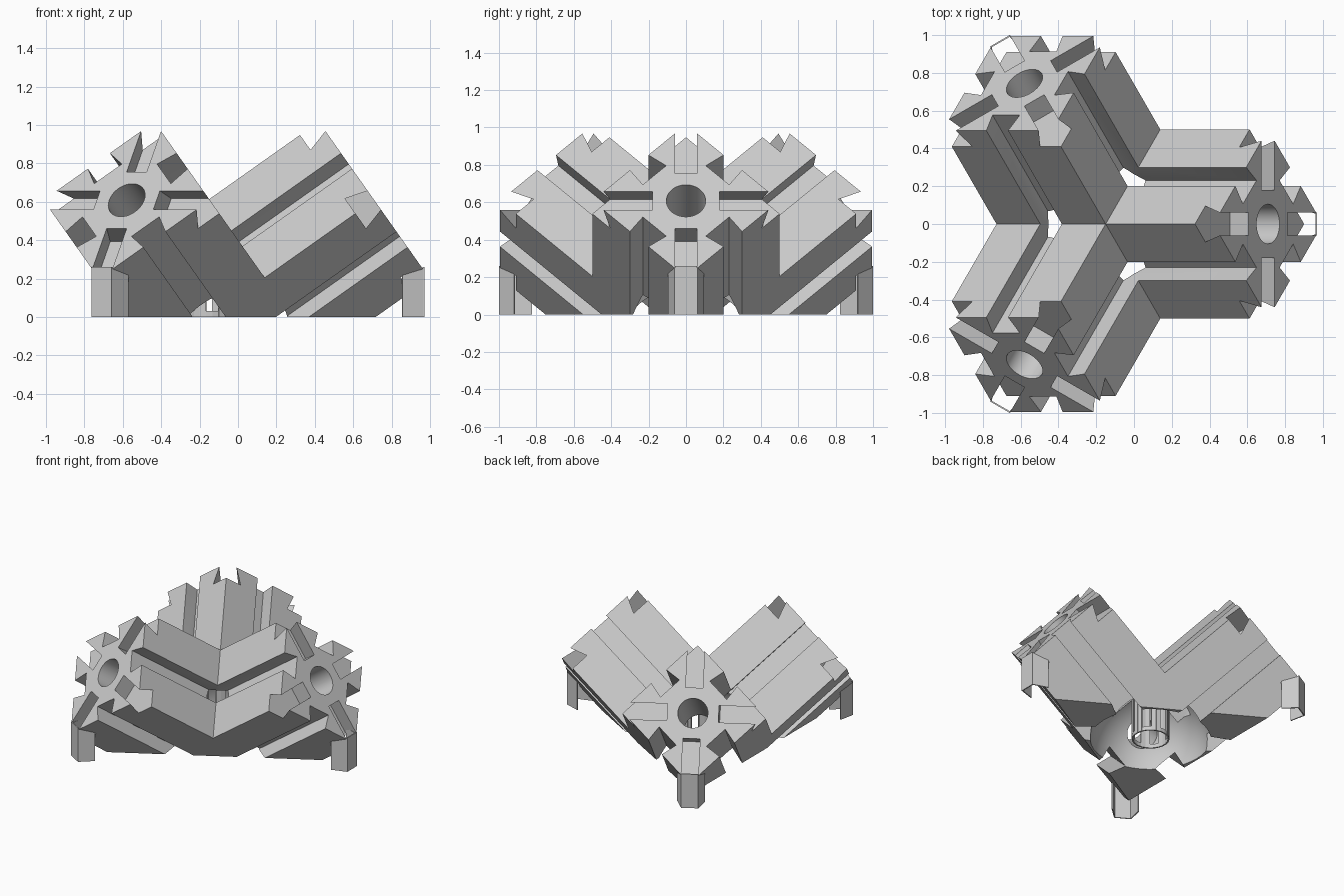
import bpy
import bmesh
from math import radians, sqrt, cos, sin
from mathutils import Matrix, Vector

if "Cube" in bpy.data.objects:
    bpy.data.objects.remove(bpy.data.objects["Cube"], do_unlink=True)

H = 0.354                     # half side of an arm
LENGTH = 1.053                # centre to arm end
CENTRE = Vector((-0.15, 0, 0))
SLOT_FLOOR = 0.238
BORE = 0.105

grey = bpy.data.materials.new("light_grey")
grey.use_nodes = True
grey.diffuse_color = (0.6, 0.6, 0.6, 1)
grey.node_tree.nodes["Principled BSDF"].inputs["Base Color"].default_value = grey.diffuse_color


def azimuth(i):
    return Matrix.Translation(CENTRE) @ Matrix.Rotation(radians(120 * i), 4, 'Z')


def arm_frame(turn=0):
    # local x runs along the first arm, local z points outward at the given turn
    c, s = sqrt(2 / 3), sqrt(1 / 3)
    tilt = Matrix(((c, 0, -s, 0), (0, 1, 0, 0), (s, 0, c, 0), (0, 0, 0, 1)))
    return azimuth(0) @ tilt @ Matrix.Rotation(radians(turn), 4, 'X')


def block(bm, m, x0, x1, z0, z1, w0, w1=None):
    # box along x whose half width may change from w0 to w1
    w1 = w0 if w1 is None else w1
    vs = [bm.verts.new(m @ Vector((x, side * w, z)))
          for x, w in ((x0, w0), (x1, w1)) for side in (-1, 1) for z in (z0, z1)]
    faces = ((0, 1, 3, 2), (4, 6, 7, 5), (0, 4, 5, 1), (2, 3, 7, 6), (0, 2, 6, 4), (1, 5, 7, 3))
    made = [bm.faces.new([vs[k] for k in f]) for f in faces]
    bmesh.ops.recalc_face_normals(bm, faces=made)


def finish(bm, name):
    mesh = bpy.data.meshes.new(name)
    bm.to_mesh(mesh)
    bm.free()
    ob = bpy.data.objects.new(name, mesh)
    bpy.context.collection.objects.link(ob)
    mesh.materials.append(grey)
    return ob


def cut(target, tool):
    mod = target.modifiers.new("cut", 'BOOLEAN')
    mod.operation = 'DIFFERENCE'
    mod.solver = 'EXACT'
    mod.object = tool
    bpy.context.view_layer.update()
    deps = bpy.context.evaluated_depsgraph_get()
    mesh = bpy.data.meshes.new_from_object(target.evaluated_get(deps))
    target.modifiers.clear()
    target.data = mesh
    bpy.data.objects.remove(tool, do_unlink=True)


# one arm: a square profile with an undercut slot in each side, extruded
bm = bmesh.new()
ring = []
for k in range(4):
    m = arm_frame(45 + 90 * k)
    for t, n in ((0.07, H), (0.088, SLOT_FLOOR), (-0.088, SLOT_FLOOR), (-0.07, H), (-H, H)):
        ring.append(bm.verts.new(m @ Vector((-0.8, t, n))))
profile = bm.faces.new(ring)
extruded = bmesh.ops.extrude_face_region(bm, geom=[profile], use_keep_orig=True)
along_arm = arm_frame().to_3x3() @ Vector((LENGTH + 0.8, 0, 0))
bmesh.ops.translate(bm, vec=along_arm,
                    verts=[g for g in extruded["geom"] if isinstance(g, bmesh.types.BMVert)])
bmesh.ops.recalc_face_normals(bm, faces=bm.faces[:])
body = finish(bm, "three_way_body")

# round bore along the arm
bm = bmesh.new()
place = arm_frame() @ Matrix.Translation((LENGTH / 2 + 0.1, 0, 0)) @ Matrix.Rotation(radians(90), 4, 'Y')
bmesh.ops.create_cone(bm, cap_ends=True, segments=40, radius1=BORE, radius2=BORE,
                      depth=LENGTH, matrix=place)
cut(body, finish(bm, "bore_cutter"))

# flared pockets in the corners of the end face
for k in range(4):
    bm = bmesh.new()
    block(bm, arm_frame(90 * k), LENGTH - 0.12, LENGTH + 0.01, 0.18, 0.56, 0.095, 0.057)
    cut(body, finish(bm, "pocket_cutter"))

# hollow under the junction
bm = bmesh.new()
bmesh.ops.create_uvsphere(bm, u_segments=48, v_segments=25, radius=0.42,
                          matrix=Matrix.Translation(CENTRE))
cut(body, finish(bm, "hollow_cutter"))

# flat underside
bm = bmesh.new()
block(bm, Matrix(), -3, 3, -3, 0, 3)
cut(body, finish(bm, "floor_cutter"))

# mitre the arm to a third of a turn, then repeat it around the centre
bm = bmesh.new()
bm.from_mesh(body.data)
for side in (-1, 1):
    bmesh.ops.bisect_plane(bm, geom=bm.verts[:] + bm.edges[:] + bm.faces[:], dist=1e-5,
                           plane_co=CENTRE, plane_no=(-cos(radians(30)), side * 0.5, 0),
                           clear_outer=True)
third = bm.verts[:] + bm.edges[:] + bm.faces[:]
for i in (1, 2):
    copy = bmesh.ops.duplicate(bm, geom=third)["geom"]
    bmesh.ops.rotate(bm, cent=CENTRE, matrix=Matrix.Rotation(radians(120 * i), 3, 'Z'),
                     verts=[g for g in copy if isinstance(g, bmesh.types.BMVert)])
bmesh.ops.remove_doubles(bm, verts=bm.verts[:], dist=0.0005)
bm.to_mesh(body.data)
bm.free()

# thin three-sided foot below each arm end
wall = 0.008
for i in range(3):
    bm = bmesh.new()
    m = azimuth(i)
    block(bm, m, 1.112, 1.12, 0, 0.26, 0.06)
    for side in (-1, 1):
        a, b = Vector((1.005, side * 0.093, 0)), Vector((1.116, side * 0.057, 0))
        along = b - a
        turn = Vector((1, 0, 0)).rotation_difference(along).to_matrix().to_4x4()
        block(bm, m @ Matrix.Translation(a) @ turn, 0, along.length, 0, 0.25, wall / 2)
    finish(bm, "foot_%d" % (i + 1))

# slatted tube in the hollow, with a rim at the bottom
bm = bmesh.new()
for k in range(24):
    angle = radians(15 * k)
    m = Matrix.Translation(CENTRE + Vector((0.125 * cos(angle), 0.125 * sin(angle), 0))) \
        @ Matrix.Rotation(angle, 4, 'Z')
    top = 0.4 if k % 4 < 2 else 0.03
    block(bm, m, -0.005, 0.005, 0, top, 0.0165)
finish(bm, "slatted_tube")

# crisp edges, smooth bores
bpy.ops.object.select_all(action='DESELECT')
body.select_set(True)
bpy.context.view_layer.objects.active = body
bpy.ops.object.shade_smooth_by_angle(angle=radians(25))
